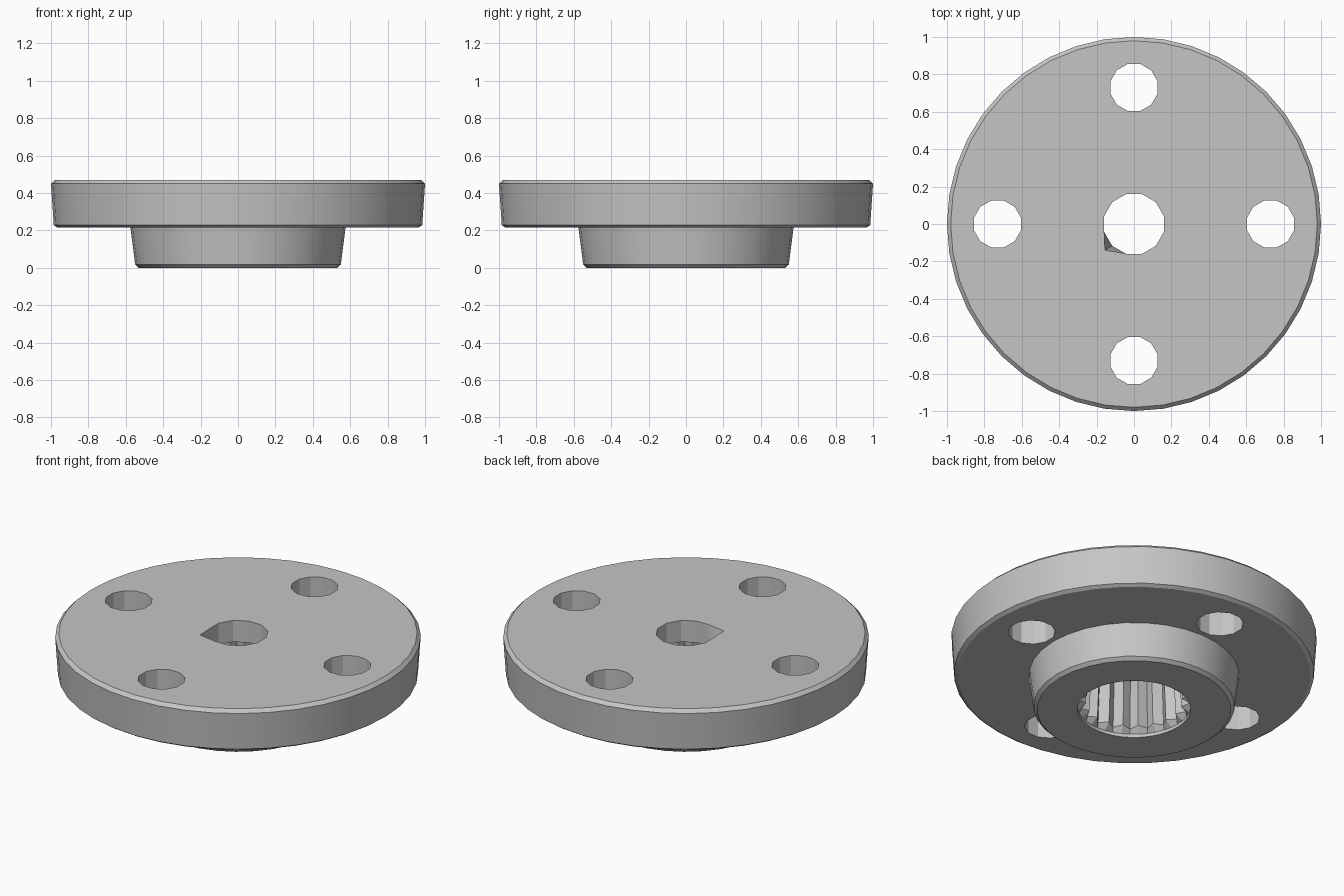
import bpy
import bmesh
from math import sin, cos, tau, radians

cube = bpy.data.objects.get("Cube")
if cube:
    bpy.data.objects.remove(cube, do_unlink=True)

grey = bpy.data.materials.new("mid grey plastic")
grey.use_nodes = True
colour = (0.56, 0.56, 0.56, 1)
grey.diffuse_color = colour
grey.node_tree.nodes["Principled BSDF"].inputs["Base Color"].default_value = colour


def loft(name, rings, sides, centre=(0, 0), phase=0.0):
    """Closed solid through rings of (even radius, odd radius, height)."""
    bm = bmesh.new()
    loops = []
    for even, odd, z in rings:
        loop = []
        for i in range(sides):
            a = tau * (i + phase) / sides
            r = odd if i % 2 else even
            loop.append(bm.verts.new((centre[0] + r * cos(a), centre[1] + r * sin(a), z)))
        loops.append(loop)
    for low, high in zip(loops, loops[1:]):
        for i in range(sides):
            j = (i + 1) % sides
            bm.faces.new((low[i], low[j], high[j], high[i]))
    bm.faces.new(loops[0][::-1])
    bm.faces.new(loops[-1])
    mesh = bpy.data.meshes.new(name)
    bm.to_mesh(mesh)
    bm.free()
    mesh.materials.append(grey)
    obj = bpy.data.objects.new(name, mesh)
    bpy.context.collection.objects.link(obj)
    return obj


def lathe(name, profile, sides, **kw):
    return loft(name, [(r, r, z) for r, z in profile], sides, **kw)


def combine(body, other, operation):
    """Apply a boolean and discard the helper."""
    other.hide_render = True
    mod = body.modifiers.new(operation, "BOOLEAN")
    mod.operation = operation
    mod.solver = "EXACT"
    mod.object = other
    bpy.context.view_layer.objects.active = body
    bpy.ops.object.modifier_apply(modifier=mod.name)
    bpy.data.objects.remove(other, do_unlink=True)


# Round plate with a bevelled upper rim
disc = lathe("flanged_disc", [(0.965, 0.215), (0.985, 0.228), (1.0, 0.45), (0.98, 0.47)], 40)

# Tapered hub below the plate
hub = lathe("hub", [(0.53, 0), (0.55, 0.018), (0.575, 0.215), (0.575, 0.3)], 32)
combine(disc, hub, "UNION")

# Toothed shaft socket, flared at its mouth
socket = loft("socket_cutter", [(0.31, 0.31, -0.02), (0.31, 0.31, 0.02),
                                (0.305, 0.265, 0.05), (0.29, 0.25, 0.34)], 40)
combine(disc, socket, "DIFFERENCE")

# Centre screw hole, with one chipped corner at the upper rim
bore = lathe("bore_cutter", [(0.165, 0.25), (0.165, 0.4), (0.165, 0.47), (0.165, 0.5)],
             12, phase=0.5)
for v in bore.data.vertices:
    if v.co.z > 0.45 and v.co.x < -0.1 and v.co.y < -0.1:
        v.co.x, v.co.y = -0.155, -0.14
combine(disc, bore, "DIFFERENCE")

# Four mounting holes
for k in range(4):
    a = tau * k / 4
    hole = lathe("hole_cutter", [(0.13, 0.1), (0.13, 0.6)], 12,
                 centre=(0.73 * cos(a), 0.73 * sin(a)), phase=0.5)
    combine(disc, hole, "DIFFERENCE")

bpy.ops.object.select_all(action="DESELECT")
disc.select_set(True)
bpy.context.view_layer.objects.active = disc
bpy.ops.object.shade_smooth_by_angle(angle=radians(25))
